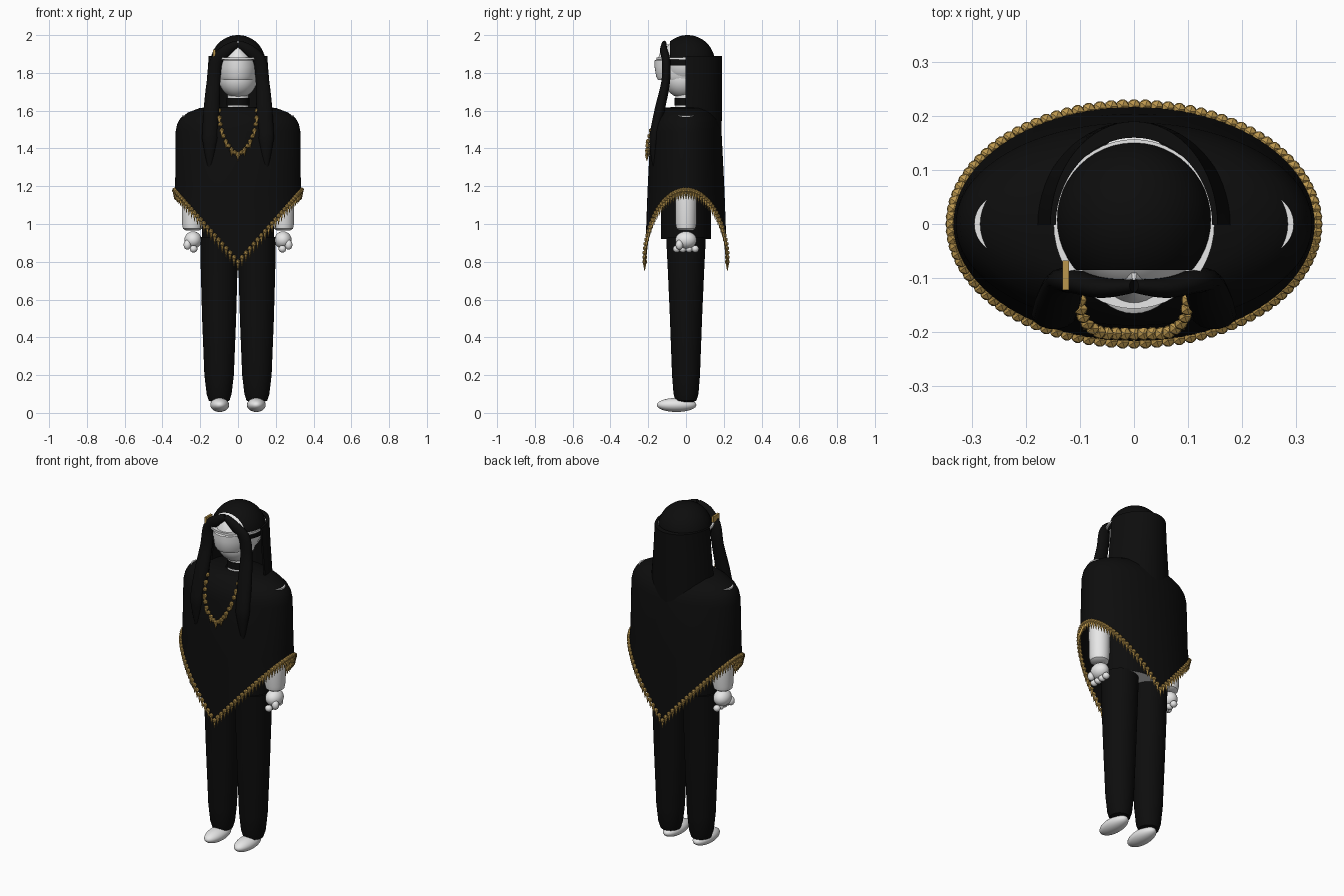
import bpy, bmesh, math
from math import sin, cos, pi, tau
from mathutils import Vector, Matrix

if "Cube" in bpy.data.objects:
    bpy.data.objects.remove(bpy.data.objects["Cube"])


def material(name, color):
    m = bpy.data.materials.new(name)
    m.use_nodes = True
    m.diffuse_color = (*color, 1)
    m.node_tree.nodes["Principled BSDF"].inputs["Base Color"].default_value = (*color, 1)
    return m


BLACK = material("black cloth", (0.004, 0.004, 0.004))
WHITE = material("pale skin", (0.8, 0.8, 0.8))
GOLD = material("gold", (0.5, 0.31, 0.075))


def finish(name, bm, mats, smooth=True):
    mesh = bpy.data.meshes.new(name)
    bmesh.ops.recalc_face_normals(bm, faces=bm.faces)
    bm.to_mesh(mesh)
    bm.free()
    ob = bpy.data.objects.new(name, mesh)
    bpy.context.collection.objects.link(ob)
    for m in mats:
        mesh.materials.append(m)
    if smooth:
        bpy.ops.object.select_all(action="DESELECT")
        ob.select_set(True)
        bpy.context.view_layer.objects.active = ob
        bpy.ops.object.shade_smooth_by_angle(angle=math.radians(40))
    return ob


def ball(name, center, radii, mat):
    bm = bmesh.new()
    bmesh.ops.create_uvsphere(bm, u_segments=32, v_segments=18, radius=1)
    bmesh.ops.transform(bm, verts=bm.verts, matrix=Matrix.Translation(center) @ Matrix.Diagonal((*radii, 1)))
    return finish(name, bm, [mat])


def loft(name, rings, mats, n=48, caps=True, center=(0, 0)):
    """Stack elliptical rings (rx, ry, z), where z may be a function of angle."""
    bm = bmesh.new()
    loops = []
    for rx, ry, z in rings:
        loops.append([bm.verts.new((center[0] + rx * cos(a), center[1] + ry * sin(a),
                                    z(a) if callable(z) else z))
                      for a in (tau * i / n for i in range(n))])
    for lo, hi in zip(loops, loops[1:]):
        for i in range(n):
            j = (i + 1) % n
            bm.faces.new((lo[i], lo[j], hi[j], hi[i]))
    if caps:
        bottom = bm.faces.new(loops[0])
        bm.faces.new(loops[-1])
        bottom.material_index = len(mats) - 1
    return finish(name, bm, mats)


def tube(name, points, radii, mat, flat=1.0, n=14):
    """Tapered tube along a smoothed path, flattened in depth."""
    pts = [Vector(p) for p in points]
    path, size = [], []
    for i in range(len(pts) - 1):
        p0, p1, p2, p3 = pts[max(i - 1, 0)], pts[i], pts[i + 1], pts[min(i + 2, len(pts) - 1)]
        for k in range(6):
            t = k / 6
            path.append(0.5 * (2 * p1 + (p2 - p0) * t + (2 * p0 - 5 * p1 + 4 * p2 - p3) * t * t
                               + (3 * p1 - p0 - 3 * p2 + p3) * t ** 3))
            size.append(radii[i] * (1 - t) + radii[i + 1] * t)
    path.append(pts[-1])
    size.append(radii[-1])
    bm = bmesh.new()
    loops = []
    for i, (p, r) in enumerate(zip(path, size)):
        d = (path[min(i + 1, len(path) - 1)] - path[max(i - 1, 0)]).normalized()
        u = Vector((0, 1, 0)).cross(d).normalized()
        v = d.cross(u)
        loops.append([bm.verts.new(p + u * r * cos(tau * k / n) + v * r * flat * sin(tau * k / n))
                      for k in range(n)])
    for a, b in zip(loops, loops[1:]):
        for k in range(n):
            bm.faces.new((a[k], a[(k + 1) % n], b[(k + 1) % n], b[k]))
    bm.faces.new(loops[0])
    bm.faces.new(loops[-1])
    return finish(name, bm, [mat])


def add_bead(bm, p, r):
    bmesh.ops.create_icosphere(bm, subdivisions=1, radius=r, matrix=Matrix.Translation(p))


def add_spike(bm, p, r, length, turn):
    bmesh.ops.create_cone(bm, cap_ends=True, segments=4, radius1=0.001, radius2=r, depth=length,
                          matrix=Matrix.Translation(p) @ Matrix.Rotation(turn, 4, "Z"))


# Poncho with a pointed hem at front and back
def hem(a):
    return 0.80 + 0.38 * abs(cos(a))


loft("poncho", [(0.335, 0.217, hem), (0.332, 0.204, lambda a: 1.25 - 0.08 * abs(sin(a))),
                (0.33, 0.188, 1.49), (0.322, 0.178, 1.53), (0.305, 0.164, 1.56),
                (0.265, 0.142, 1.59), (0.2, 0.115, 1.615), (0.065, 0.062, 1.62)],
     [BLACK], n=96, caps=False)

# Gold hem: rope beads and hanging fringe
bm = bmesh.new()
count = 100
for i in range(count):
    a = tau * i / count
    p = Vector((0.337 * cos(a), 0.219 * sin(a), hem(a)))
    add_bead(bm, p, 0.014)
    add_spike(bm, p - Vector((0, 0, 0.026)), 0.010, 0.045, a)
finish("hem_trim", bm, [GOLD], smooth=False)

# Torso, neck and choker
loft("torso", [(0.19, 0.132, 0.92), (0.19, 0.135, 1.2), (0.18, 0.12, 1.5), (0.06, 0.06, 1.6)],
     [BLACK, WHITE])
loft("neck", [(0.056, 0.056, 1.55), (0.056, 0.056, 1.74)], [WHITE])
loft("choker", [(0.06, 0.06, 1.628), (0.06, 0.06, 1.668)], [BLACK])

for side, s in (("left", 1), ("right", -1)):
    # Trouser leg and foot
    loft(side + "_leg", [(0.03, 0.03, 0.055), (0.055, 0.055, 0.065), (0.066, 0.066, 0.10),
                         (0.078, 0.074, 0.2), (0.09, 0.085, 0.5), (0.097, 0.096, 0.75),
                         (0.1, 0.105, 0.93)], [BLACK], center=(s * 0.1, 0))
    ball(side + "_foot", (s * 0.097, -0.05, 0.042), (0.05, 0.105, 0.037), WHITE)
    # Arm with a rounded cuff end, hand and fingers
    loft(side + "_arm", [(0.035, 0.035, 0.965), (0.05, 0.05, 0.975), (0.055, 0.055, 1.0),
                         (0.057, 0.057, 1.12), (0.055, 0.055, 1.575)], [WHITE], center=(s * 0.241, 0))
    ball(side + "_hand", (s * 0.238, 0, 0.915), (0.046, 0.056, 0.046), WHITE)
    for k in range(4):
        ball(f"{side}_finger_{k + 1}", (s * 0.235, -0.05 + k * 0.033, 0.868), (0.02, 0.019, 0.019), WHITE)
    ball(side + "_thumb", (s * 0.268, -0.035, 0.89), (0.02, 0.02, 0.026), WHITE)
    # Long front lock falling from the parting
    tube(side + "_front_lock",
         [(0, -0.115, 1.955), (s * 0.06, -0.118, 1.92), (s * 0.115, -0.105, 1.86),
          (s * 0.13, -0.108, 1.75), (s * 0.14, -0.14, 1.6), (s * 0.148, -0.168, 1.45), (s * 0.15, -0.17, 1.3)],
         [0.018, 0.03, 0.035, 0.036, 0.043, 0.042, 0.008], BLACK, flat=0.65)

# Head: skull, jaw, raised eye band and brow
ball("skull", (0, 0.0, 1.855), (0.132, 0.132, 0.132), WHITE)
ball("jaw", (0, -0.015, 1.775), (0.103, 0.105, 0.108), WHITE)
loft("eye_band", [(0.098, 0.148, 1.762), (0.108, 0.158, 1.78), (0.113, 0.166, 1.83), (0.113, 0.166, 1.865),
                  (0.1, 0.15, 1.875)], [WHITE])
loft("brow", [(0.1, 0.15, 1.87), (0.078, 0.14, 1.9), (0.04, 0.125, 1.93), (0.008, 0.11, 1.95)], [WHITE])
ball("mouth", (0, -0.09, 1.755), (0.045, 0.025, 0.018), WHITE)

# Hair cap, open at the forehead and above the face
bm = bmesh.new()
bmesh.ops.create_uvsphere(bm, u_segments=48, v_segments=32, radius=0.145,
                          matrix=Matrix.Translation((0, 0.008, 1.855)))
for point, normal in (((0, -0.085, 0), (0, -1, 0)), ((0, 0, 1.84), (0, 0, -1))):
    bmesh.ops.bisect_plane(bm, geom=bm.verts[:] + bm.edges[:] + bm.faces[:],
                           plane_co=point, plane_no=normal, clear_outer=True)
finish("hair_cap", bm, [BLACK])

# Pale ring between the cap and the long hair
loft("hair_ring", [(0.149, 0.157, 1.87), (0.149, 0.157, 1.882)], [WHITE])

# Long hair: a thick half shell down the back
bm = bmesh.new()
levels = [(0.155, 0.192, 1.89), (0.165, 0.192, 1.75), (0.18, 0.192, 1.6), (0.18, 0.188, 1.3)]
steps = 32
grid = []
for rx, ry, z in levels:
    row = []
    for i in range(steps + 1):
        a = pi * i / steps
        row.append([bm.verts.new(((rx - d) * cos(a), (ry - d * 3) * sin(a) - 0.002, z)) for d in (0, 0.01)])
    grid.append(row)
for r in range(len(levels) - 1):
    for i in range(steps):
        for k in (0, 1):
            bm.faces.new((grid[r][i][k], grid[r][i + 1][k], grid[r + 1][i + 1][k], grid[r + 1][i][k]))
    for i in (0, steps):
        bm.faces.new((*grid[r][i], *reversed(grid[r + 1][i])))
for r in (0, -1):
    for i in range(steps):
        bm.faces.new((*grid[r][i], *reversed(grid[r][i + 1])))
finish("long_hair", bm, [BLACK])

# Gold hair clip
bm = bmesh.new()
bmesh.ops.create_cube(bm, size=1, matrix=Matrix.Translation((-0.126, -0.095, 1.905))
                      @ Matrix.Diagonal((0.012, 0.055, 0.035, 1)))
finish("hair_clip", bm, [GOLD], smooth=False)

# Necklace of beads with small pendants
bm = bmesh.new()
for i in range(19):
    t = -1 + i / 9
    x = 0.1 * sin(t * pi / 2)
    z = 1.37 + 0.23 * abs(t) ** 1.5
    y = -0.203 + 0.062 * max(0, (abs(t) - 0.35) / 0.65) ** 1.6
    p = Vector((x, y, z))
    add_bead(bm, p, 0.014)
    if i % 2:
        add_spike(bm, p - Vector((0, 0.004, 0.02)), 0.011, 0.034, t)
finish("necklace", bm, [GOLD], smooth=False)
